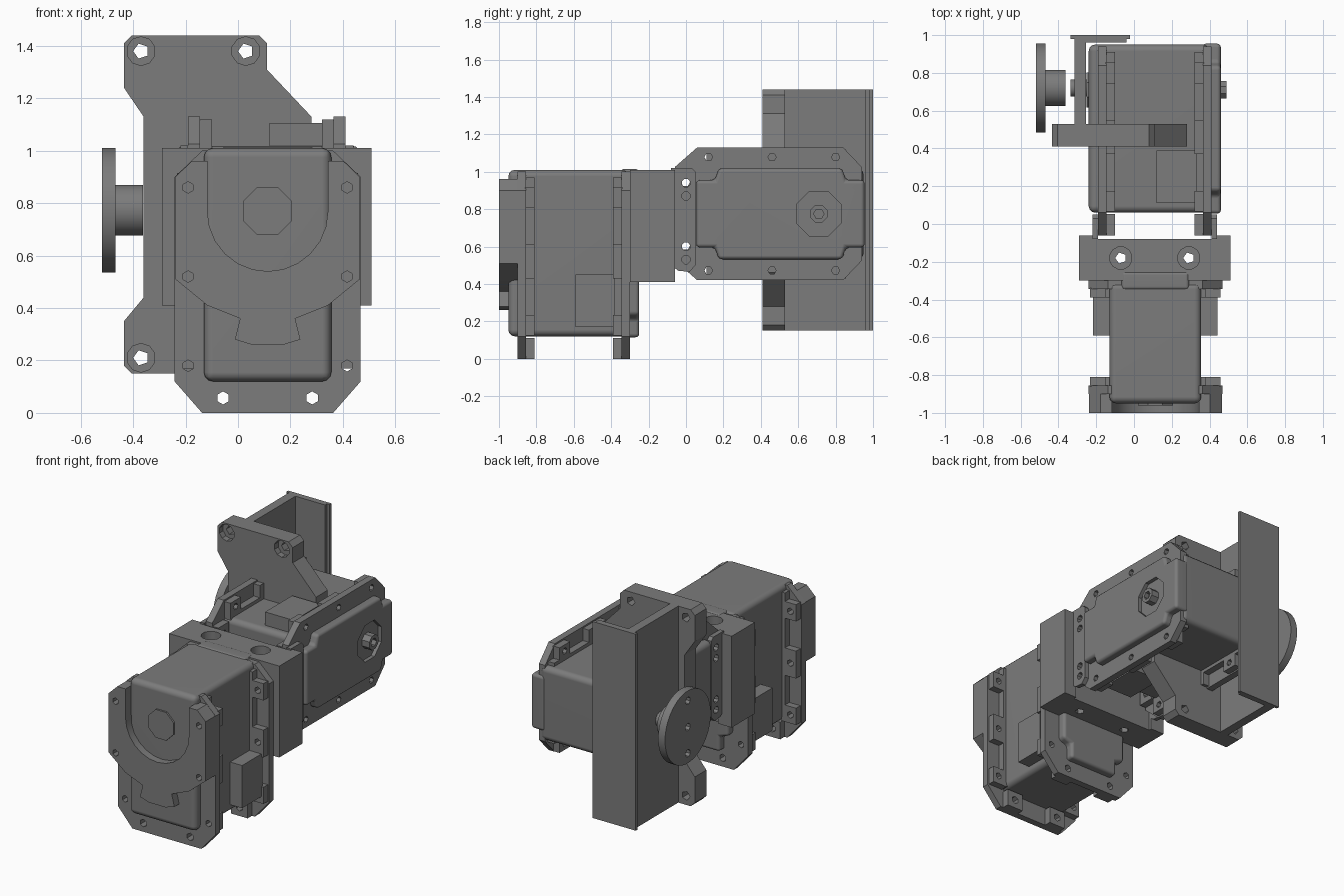
import bpy, bmesh
from math import cos, sin, pi, radians
from mathutils import Matrix, Vector

if "Cube" in bpy.data.objects:
    bpy.data.objects.remove(bpy.data.objects["Cube"])

cutters = []
rounded = []

def rect(a0, a1, b0, b1):
    return [(a0, b0), (a1, b0), (a1, b1), (a0, b1)]

def ngon(a, b, r, n=8):
    return [(a + r * cos(2 * pi * (i + .5) / n), b + r * sin(2 * pi * (i + .5) / n)) for i in range(n)]

def solid(name, parts, M=Matrix(), cuts=(), bevel=0, cutter=False):
    """parts: (profile, axis, lo, hi); every profile is extruded along its axis."""
    bm = bmesh.new()
    for pts, axis, lo, hi in parts:
        place = {'x': lambda a, b, c: (c, a, b), 'y': lambda a, b, c: (a, c, b),
                 'z': lambda a, b, c: (a, b, c)}[axis]
        low, high = ([bm.verts.new(M @ Vector(place(a, b, c))) for a, b in pts] for c in (lo, hi))
        bm.faces.new(low)
        bm.faces.new(high)
        for i in range(len(pts)):
            j = (i + 1) % len(pts)
            bm.faces.new((low[i], low[j], high[j], high[i]))
    bmesh.ops.recalc_face_normals(bm, faces=bm.faces)
    me = bpy.data.meshes.new(name)
    bm.to_mesh(me)
    bm.free()
    ob = bpy.data.objects.new(name, me)
    bpy.context.collection.objects.link(ob)
    if bevel:
        m = ob.modifiers.new("round", 'BEVEL')
        m.width, m.segments, m.limit_method = bevel, 3, 'ANGLE'
        rounded.append(ob)
    for c in cuts:
        m = ob.modifiers.new("holes", 'BOOLEAN')
        m.object, m.operation, m.solver = c, 'DIFFERENCE', 'EXACT'
    if cutter:
        ob.hide_render = True
        cutters.append(ob)
    return ob

def servo(tag, M, cover):
    """Motor in local axes: x across, y thickness, z length; output axis at z 0.77."""
    holes = solid(tag + "_hole_cutter",
                  [(ngon(s * .303, u, .022, 6), 'y', -.1, .8) for s in (-1, 1) for u in (.18, .52, .86)]
                  + [(ngon(s * .17, .057, .025, 6), 'y', -.1, .8) for s in (-1, 1)], M, cutter=True)
    recess = solid(tag + "_recess_cutter", [(ngon(0, .77, .13), 'y', .675, .8)], M, cutter=True)
    # main case and rear cap
    solid(tag + "_case", [(rect(-.243, .243, .12, 1.01), 'y', 0, .64)], M, bevel=.035)
    half = [(.18, .115), (.18, .215), (.243, .235), (.243, .895), (.18, .915), (.18, 1.015)]
    plus = half + [(-a, b) for a, b in reversed(half)]
    solid(tag + "_rear_cap", [(plus, 'y', .6, .7)], M, [recess], .02)
    pin = solid(tag + "_pin_cutter", [(ngon(0, .77, .028, 6), 'y', .7, .8)], M, cutter=True)
    solid(tag + "_rear_pin", [(ngon(0, .77, .05), 'y', .65, .73)], M, [pin])
    # output boss
    solid(tag + "_output_boss", [(ngon(0, .77, .1), 'y', -.012, .05)], M)
    # flanges, nut bosses and inner rails
    half = [(.25, 0), (.355, .12), (.355, .90), (.25, 1.0)]
    octo = half + [(-a, b) for a, b in reversed(half)]
    for side, p0, p1, b0, b1 in (("front", .05, .095, .09, .14), ("rear", .605, .65, .56, .61)):
        solid(f"{tag}_{side}_flange", [(octo, 'y', p0, p1)], M, [holes])
        solid(f"{tag}_{side}_end_bosses",
              [(rect(s * .17 - .06, s * .17 + .06, 0, .112), 'y', b0, b1) for s in (-1, 1)], M, [holes])
        solid(f"{tag}_{side}_nut_bosses",
              [(rect(*sorted((s * .24, s * .345)), u - h, u + h), 'y', b0, b1)
               for s in (-1, 1) for u, h in ((.18, .055), (.52, .09), (.86, .055))], M, [holes])
        solid(f"{tag}_{side}_rails", [(rect(*sorted((s * .23, s * .265)), .13, .97), 'y', b0, b1)
                                      for s in (-1, 1)], M)
    # cable sockets on both sides
    solid(tag + "_sockets", [(rect(*sorted((s * .23, s * .33)), .17, .45), 'y', .36, .57)
                             for s in (-1, 1)], M)
    # U shaped front cover with a tongue
    if cover:
        arc = [(.23 * cos(t * pi / 12), .77 + .23 * sin(t * pi / 12)) for t in range(0, -13, -1)]
        right = [(.23, .96), (.29, .96), (.352, .90), (.352, .51), (.23, .41), (.105, .36), (.125, .28), (.06, .26)]
        outline = right + [(-a, b) for a, b in reversed(right)] + arc[::-1]
        solid(tag + "_front_cover", [(outline, 'y', -.05, .06)], M, [holes])

# lower servo stands upright, upper servo lies along y with its output towards -x
servo("front_servo", Matrix.Translation((.113, -.95, 0)), True)
servo("rear_servo", Matrix(((0, 1, 0, -.24), (0, 0, 1, -.06), (1, 0, 0, .775), (0, 0, 0, 1))), False)

# coupling block between the servos
bores = solid("coupling_cutter", [(ngon(x, -.18, .06, 12), 'z', .8, 1.1) for x in (-.07, .29)], cutter=True)
small = solid("coupling_bolt_cutter", [(ngon(x, -.18, .03, 5), 'z', .3, 1.1) for x in (-.07, .29)], cutter=True)
solid("coupling_block", [([(-.29, -.3), (.51, -.3), (.51, -.06), (.42, -.06), (.42, -.08),
                           (-.19, -.08), (-.19, -.06), (-.29, -.06)], 'z', .41, 1.01)], cuts=[bores, small])
# coupling ears bolted onto the rear servo
ear_holes = solid("ear_cutter", [(ngon(0, z, .024, 8), 'x', -.3, .5) for z in (.94, .87, .60, .53)], cutter=True)
ear = [(-.08, .5), (-.04, .47), (.02, .465), (.05, .5), (.05, 1.0), (.03, 1.02), (-.08, 1.02)]
for name, x in (("left_ear", -.22), ("right_ear", .41)):
    solid(name, [(ear, 'x', x, x + .03)], cuts=[ear_holes])

# mounting bracket: C shaped front plate, side wall, back wall
top = [(-.25, 1.01), (.28, 1.01), (.28, 1.13), (.11, 1.31), (.11, 1.41), (.08, 1.44),
       (-.405, 1.44), (-.435, 1.41), (-.435, 1.24), (-.36, 1.13)]
outline = top + [(a, 1.59 - b - (.02 if b < 1.2 and a < -.3 else 0)) for a, b in reversed(top)]
spots = [(x, z) for x in (-.37, .03) for z in (.21, 1.38)]
bolt = solid("bracket_bolt_cutter", [(ngon(x, z, .03, 5), 'y', .3, .6) for x, z in spots], cutter=True)
bore = solid("bracket_bore_cutter", [(ngon(x, z, .055, 10), 'y', .3, .45) for x, z in spots], cutter=True)
solid("bracket_front_plate", [(outline, 'y', .41, .53)], cuts=[bore, bolt])
solid("bracket_side_wall", [(rect(.52, .98, .15, 1.44), 'x', -.315, -.255)])
solid("bracket_back_wall", [(rect(-.315, -.04, .15, 1.44), 'y', .96, .985),
                            (rect(-.335, -.02, .15, 1.44), 'y', .98, 1.0)])

# output wheel with hub and shaft
wheel_holes = solid("wheel_cutter", [(ngon(.72, z, .025, 8), 'x', -.6, -.42) for z in (.6, .773, .945)], cutter=True)
solid("wheel_disc", [(ngon(.72, .773, .238, 32), 'x', -.518, -.468)], cuts=[wheel_holes])
solid("wheel_hub", [(ngon(.72, .773, .097, 24), 'x', -.475, -.362)], cuts=[wheel_holes])
solid("wheel_shaft", [(ngon(.72, .773, .047, 16), 'x', -.335, -.22)])

# bake modifiers, drop the cutters, smooth only the round parts
grey = bpy.data.materials.new("dark_grey")
grey.diffuse_color = (.2, .2, .2, 1)
grey.use_nodes = True
grey.node_tree.nodes["Principled BSDF"].inputs["Base Color"].default_value = grey.diffuse_color
bpy.ops.object.select_all(action='DESELECT')
for ob in bpy.context.scene.objects:
    if ob not in cutters:
        ob.data.materials.append(grey)
        ob.select_set(True)
        bpy.context.view_layer.objects.active = ob
bpy.ops.object.convert(target='MESH')
for c in cutters:
    bpy.data.objects.remove(c)
bpy.ops.object.shade_smooth_by_angle(angle=radians(32))
for ob in rounded:
    ob.modifiers.new("flat_sides", 'WEIGHTED_NORMAL').keep_sharp = True
